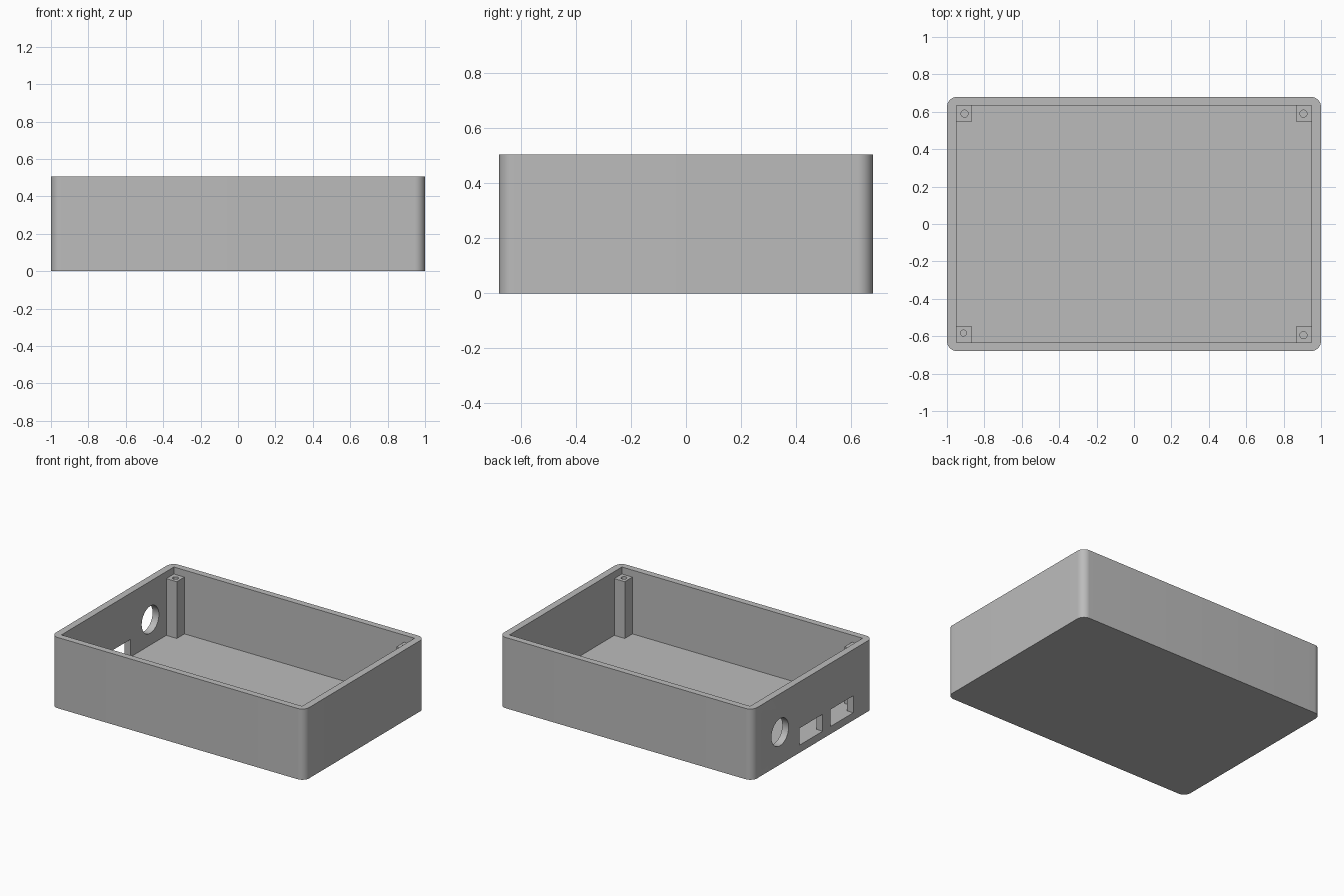
import bpy, bmesh
from math import radians
from mathutils import Matrix, Vector

if "Cube" in bpy.data.objects:
    bpy.data.objects.remove(bpy.data.objects["Cube"], do_unlink=True)

HALF_X, HALF_Y, HEIGHT = 1.0, 0.68, 0.505
WALL, FLOOR = 0.05, 0.05
IN_X, IN_Y = HALF_X - WALL, HALF_Y - 0.046
POST, POST_TOP = 0.083, 0.455

grey = bpy.data.materials.new("plain grey")
grey.use_nodes = True
colour = (0.5, 0.5, 0.5, 1)
grey.diffuse_color = colour
grey.node_tree.nodes["Principled BSDF"].inputs["Base Color"].default_value = colour


def finish(name, bm):
    mesh = bpy.data.meshes.new(name)
    bmesh.ops.recalc_face_normals(bm, faces=bm.faces)
    bm.to_mesh(mesh)
    bm.free()
    mesh.materials.append(grey)
    obj = bpy.data.objects.new(name, mesh)
    bpy.context.collection.objects.link(obj)
    return obj


def box(name, low, high, corner=0):
    """Box between two corners, with optional rounded upright edges."""
    low, high = Vector(low), Vector(high)
    bm = bmesh.new()
    bmesh.ops.create_cube(bm, size=1)
    bmesh.ops.scale(bm, vec=high - low, verts=bm.verts)
    bmesh.ops.translate(bm, vec=(low + high) / 2, verts=bm.verts)
    if corner:
        upright = [e for e in bm.edges
                   if abs(e.verts[0].co.z - e.verts[1].co.z) > 0.1]
        bmesh.ops.bevel(bm, geom=upright, offset=corner, segments=12,
                        profile=0.5, affect='EDGES')
    return finish(name, bm)


def rod(name, centre, radius, depth, axis='Z'):
    bm = bmesh.new()
    turn = Matrix.Rotation(radians(90), 4, 'Y') if axis == 'X' else Matrix()
    bmesh.ops.create_cone(bm, cap_ends=True, segments=48, radius1=radius,
                          radius2=radius, depth=depth,
                          matrix=Matrix.Translation(centre) @ turn)
    return finish(name, bm)


def cut(obj, cutter):
    """Subtract the cutter, then discard it."""
    mod = obj.modifiers.new("cut", 'BOOLEAN')
    mod.operation, mod.solver, mod.object = 'DIFFERENCE', 'EXACT', cutter
    bpy.context.view_layer.objects.active = obj
    bpy.ops.object.modifier_apply(modifier=mod.name)
    bpy.data.objects.remove(cutter, do_unlink=True)


def smooth(obj):
    bpy.ops.object.select_all(action='DESELECT')
    obj.select_set(True)
    bpy.context.view_layer.objects.active = obj
    bpy.ops.object.shade_smooth_by_angle(angle=radians(30))


# Open tray with rounded outer corners and a square cavity
tray = box("enclosure_tray", (-HALF_X, -HALF_Y, 0), (HALF_X, HALF_Y, HEIGHT), 0.055)
cut(tray, box("cavity", (-IN_X, -IN_Y, FLOOR), (IN_X, IN_Y, HEIGHT + 0.2)))

# Round socket opening and two rectangular ports in the right wall
cut(tray, rod("socket_hole", (-HALF_X + WALL / 2, 0.368, 0.231), 0.097, 0.12, 'X'))
for y_low, y_high in ((-0.113, 0.146), (-0.458, -0.199)):
    cut(tray, box("port", (-HALF_X - 0.05, y_low, 0.054),
                  (-IN_X + 0.03, y_high, 0.175)))
smooth(tray)

# Corner screw posts, slightly sunk into the walls and floor
for sx, side in ((1, "left"), (-1, "right")):
    for sy, end in ((1, "back"), (-1, "front")):
        xs = sorted((sx * (IN_X - POST), sx * (IN_X + 0.01)))
        ys = sorted((sy * (IN_Y - POST - 0.003), sy * (IN_Y + 0.01)))
        post = box(f"{end}_{side}_screw_post", (xs[0], ys[0], FLOOR - 0.01),
                   (xs[1], ys[1], POST_TOP))
        odd = sx < 0 and sy < 0
        hole_x = sx * (0.912 if odd else 0.906)
        hole_y = 0.59 if sy > 0 else (-0.583 if odd else -0.594)
        cut(post, rod("screw_hole", (hole_x, hole_y, POST_TOP),
                      0.016 if odd else 0.019, 0.3))
        smooth(post)
